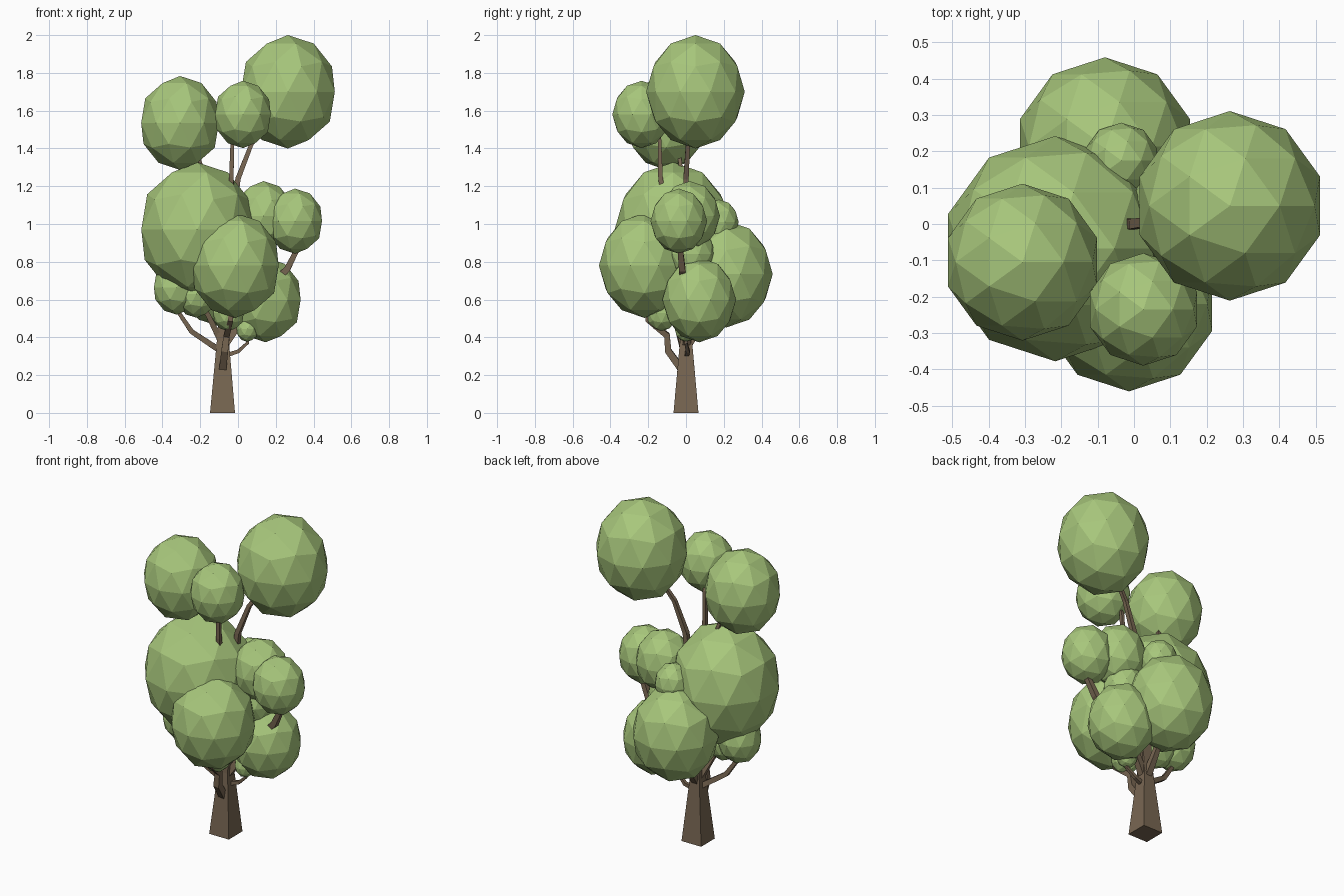
import bpy, bmesh, math
from mathutils import Vector


def material(name, rgb):
    m = bpy.data.materials.new(name)
    m.diffuse_color = (*rgb, 1)
    return m


LEAF = material("leaf green", (0.39, 0.57, 0.20))
BARK = material("bark brown", (0.19, 0.135, 0.085))


def finish(name, bm, mat):
    bmesh.ops.recalc_face_normals(bm, faces=bm.faces)
    me = bpy.data.meshes.new(name)
    bm.to_mesh(me)
    bm.free()
    me.materials.append(mat)
    ob = bpy.data.objects.new(name, me)
    bpy.context.collection.objects.link(ob)
    return ob


def limb(name, points):
    """Four-sided tapered limb; points are (x, y, z, half width)."""
    bm = bmesh.new()
    pts = [Vector(p[:3]) for p in points]
    rings = []
    for i, p in enumerate(pts):
        d = (pts[min(i + 1, len(pts) - 1)] - pts[max(i - 1, 0)]).normalized()
        if i == 0 and p.z == 0:
            d = Vector((0, 0, 1))
        side = Vector((0, 1, 0)).cross(d).normalized()
        up = d.cross(side)
        w = points[i][3]
        rings.append([bm.verts.new(p + w * (a * side + b * up))
                      for a, b in ((-1, -1), (1, -1), (1, 1), (-1, 1))])
    for r, s in zip(rings, rings[1:]):
        for k in range(4):
            bm.faces.new((r[k], r[(k + 1) % 4], s[(k + 1) % 4], s[k]))
    bm.faces.new(rings[0])
    bm.faces.new(rings[-1])
    finish(name, bm, BARK)


def foliage(name, x, y, z, r):
    """Faceted leaf clump, stretched a little upward."""
    bm = bmesh.new()
    bmesh.ops.create_icosphere(bm, subdivisions=2, radius=r)
    ob = finish(name, bm, LEAF)
    for v in ob.data.vertices:
        v.co.z *= 1.15
    ob.location = (x, y, z)


# Leaf clumps: centre and radius
clumps = {
    "top_right": (0.264, 0.05, 1.70, 0.261),
    "top_left": (-0.307, -0.105, 1.535, 0.216),
    "top_front": (0.026, -0.235, 1.58, 0.155),
    "large_left": (-0.217, -0.068, 0.97, 0.31),
    "lower_front": (-0.014, -0.22, 0.78, 0.241),
    "lower_back": (-0.08, 0.213, 0.735, 0.246),
    "lower_right": (0.146, 0.07, 0.598, 0.195),
    "middle_right": (0.302, -0.038, 1.015, 0.15),
    "middle_inner": (0.135, 0.02, 1.043, 0.16),
    "middle_back": (-0.035, 0.175, 1.01, 0.104),
    "low_left": (-0.325, -0.05, 0.665, 0.126),
    "low_left_inner": (-0.22, -0.06, 0.63, 0.11),
    "low_front_small": (-0.05, -0.13, 0.53, 0.085),
    "low_right_small": (0.05, 0.0, 0.445, 0.06),
    "inner_core": (0.09, 0.03, 0.84, 0.125),
}
for n, c in clumps.items():
    foliage("foliage_" + n, *c)

# Trunk, thick at the foot and running up inside the crown
limb("trunk", [(-0.082, 0, 0, 0.066), (-0.08, 0, 0.38, 0.032),
               (-0.06, 0, 0.75, 0.026), (-0.02, 0, 1.1, 0.018)])

# Branches reaching each clump
limb("branch_top_right", [(-0.02, 0, 1.08, 0.016), (0.0, 0, 1.24, 0.014),
                          (0.07, 0.01, 1.42, 0.011), (0.2, 0.04, 1.6, 0.008)])
limb("branch_top_front", [(-0.04, 0, 0.95, 0.016), (-0.035, -0.12, 1.12, 0.014),
                          (-0.035, -0.135, 1.25, 0.012), (-0.03, -0.14, 1.45, 0.009),
                          (0.0, -0.2, 1.55, 0.007)])
limb("branch_top_left", [(-0.04, 0, 0.95, 0.014), (-0.17, -0.02, 1.22, 0.011),
                         (-0.21, -0.035, 1.36, 0.009), (-0.28, -0.08, 1.48, 0.006)])
limb("branch_front", [(-0.08, -0.03, 0.24, 0.019), (-0.07, -0.095, 0.33, 0.018),
                      (-0.06, -0.1, 0.41, 0.016), (-0.04, -0.2, 0.49, 0.014),
                      (-0.02, -0.22, 0.7, 0.008)])
limb("branch_left", [(-0.08, 0, 0.32, 0.016), (-0.14, -0.02, 0.36, 0.015),
                     (-0.245, -0.04, 0.43, 0.013), (-0.32, -0.05, 0.54, 0.010),
                     (-0.33, -0.05, 0.62, 0.007)])
limb("branch_left_inner", [(-0.08, 0, 0.36, 0.018), (-0.14, -0.03, 0.48, 0.014),
                           (-0.2, -0.06, 0.6, 0.010)])
limb("branch_back", [(-0.08, 0, 0.34, 0.02), (-0.08, 0.08, 0.46, 0.016),
                     (-0.08, 0.18, 0.62, 0.010)])
limb("branch_right_small", [(-0.08, 0, 0.3, 0.012), (0.0, 0.01, 0.325, 0.010),
                            (0.05, 0.0, 0.37, 0.008), (0.06, 0.0, 0.43, 0.006)])
limb("branch_right", [(-0.07, 0, 0.36, 0.02), (0.0, 0.02, 0.46, 0.017),
                      (0.13, 0.06, 0.58, 0.010)])
limb("branch_middle_right", [(-0.07, 0, 0.45, 0.02), (0.1, 0.0, 0.62, 0.018),
                             (0.26, -0.02, 0.76, 0.017), (0.31, -0.03, 0.86, 0.014),
                             (0.305, -0.035, 0.95, 0.009)])
limb("branch_middle_inner", [(-0.06, 0, 0.65, 0.018), (0.06, 0.02, 0.85, 0.013),
                             (0.13, 0.02, 1.0, 0.008)])
limb("branch_middle_back", [(-0.05, 0, 0.75, 0.015), (-0.04, 0.12, 0.9, 0.011),
                            (-0.035, 0.17, 1.0, 0.007)])
